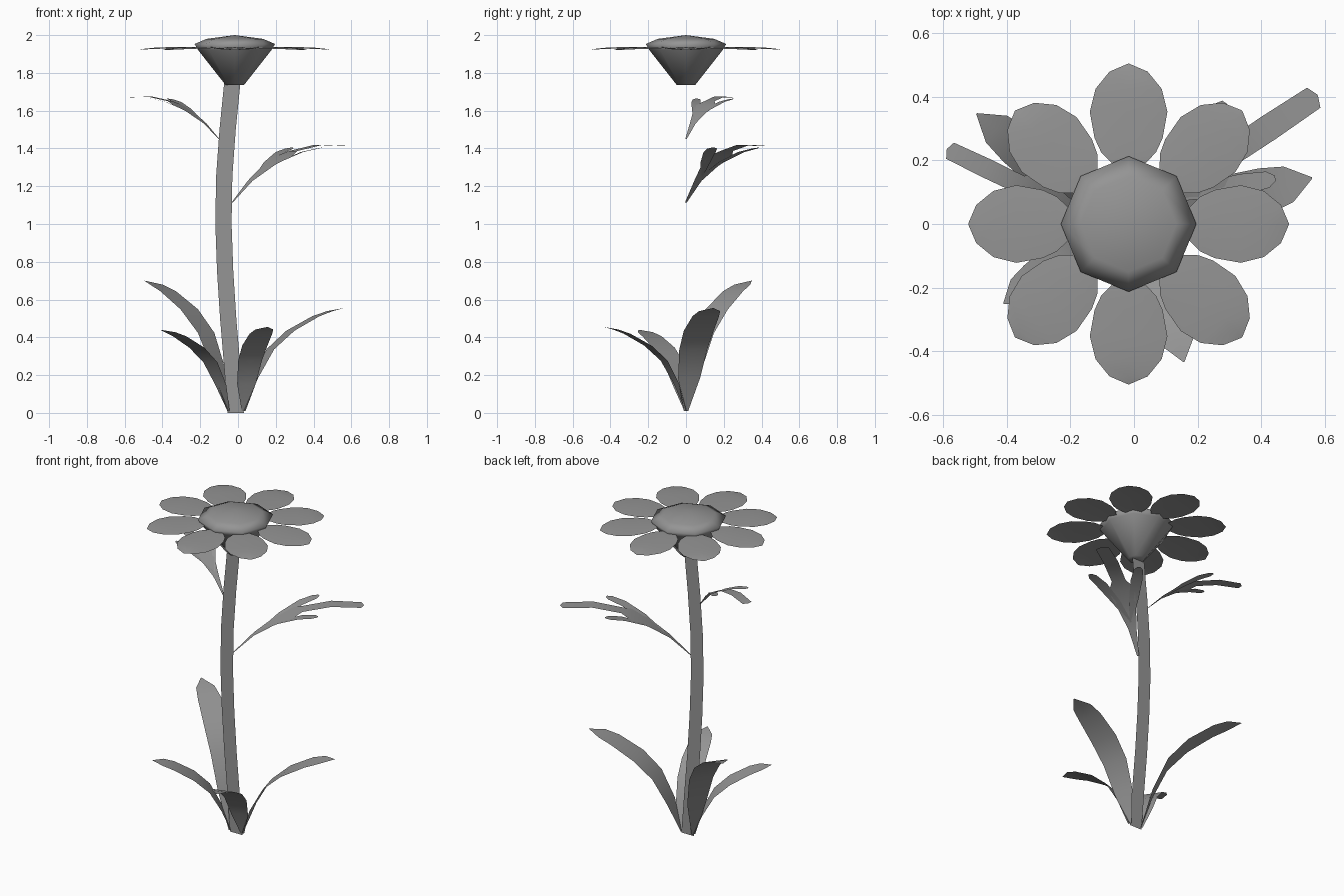
import bpy, math
from mathutils import Vector

if "Cube" in bpy.data.objects:
    bpy.data.objects.remove(bpy.data.objects["Cube"])

CX = -0.017  # flower axis

grey = bpy.data.materials.new("dark_grey")
grey.diffuse_color = (.3, .3, .3, 1)
grey.use_nodes = True
grey.node_tree.nodes["Principled BSDF"].inputs["Base Color"].default_value = grey.diffuse_color


def make(name, verts, faces, angle=40):
    me = bpy.data.meshes.new(name)
    me.from_pydata([tuple(v) for v in verts], [], faces)
    me.materials.append(grey)
    ob = bpy.data.objects.new(name, me)
    bpy.context.collection.objects.link(ob)
    bpy.ops.object.select_all(action='DESELECT')
    ob.select_set(True)
    bpy.context.view_layer.objects.active = ob
    bpy.ops.object.shade_smooth_by_angle(angle=math.radians(angle))
    return ob


def ribbon(centres, halves, side, crown=0):
    """Strip: centre points, half widths, sideways direction, raised midrib."""
    verts, faces = [], []
    for c, h in zip(centres, halves):
        c = Vector(c)
        verts += [c - side * h, c + Vector((0, 0, crown * h)), c + side * h]
    for i in range(len(centres) - 1):
        a = 3 * i
        faces += [(a, a + 1, a + 4, a + 3), (a + 1, a + 2, a + 5, a + 4)]
    return verts, faces


def interp(table, s):
    for (a, u), (b, v) in zip(table, table[1:]):
        if s <= b:
            return u + (v - u) * (s - a) / (b - a)
    return table[-1][1]


# Flat ribbon stem, gently bowed
stem = [(0, -.012), (.25, -.031), (.5, -.052), (.75, -.068), (1, -.077),
        (1.25, -.073), (1.5, -.055), (1.75, -.030)]
make("stem", *ribbon([(x, 0, z) for z, x in stem], [.043] * len(stem), Vector((1, 0, 0))))

# Basal leaves: arching pointed blades
ARCH = [(0, 0), (.114, .32), (.267, .6), (.467, .78), (.72, .92), (.86, .97), (1, 1)]
BLADE = [.012, .06, .077, .082, .073, .058, .002]


def basal_leaf(name, base, tip, k):
    b, t = Vector(base), Vector(tip)
    run = Vector((t.x - b.x, t.y - b.y, 0))
    d = run.normalized()
    pts = [b + run * s + Vector((0, 0, (t.z - b.z) * h)) for s, h in ARCH]
    make(name, *ribbon(pts, [w * k for w in BLADE], Vector((-d.y, d.x, 0))))


basal_leaf("basal_leaf_back_left", (-.05, 0, .01), (-.495, .347, .70), .92)
basal_leaf("basal_leaf_right", (.03, 0, .01), (.56, .145, .555), 1.0)
basal_leaf("basal_leaf_front_left", (-.05, 0, .01), (-.41, -.25, .44), .85)
basal_leaf("basal_leaf_front_right", (.03, 0, .01), (.157, -.434, .455), .85)

# Stem leaves: a long middle lobe with two side lobes
RISE = [(0, 0), (.155, .38), (.33, .68), (.53, .91), (.75, 1.02), (1, 1)]
MIDDLE = [(0, .008), (.155, .032), (.33, .08), (.45, .105), (.53, .055),
          (.75, .057), (.98, .052), (1, .004)]
LOBE = [(0, .01), (.35, .036), (.7, .045), (.93, .036), (1, .012)]


def lobed_leaf(name, base, tip):
    b, t = Vector(base), Vector(tip)
    run = Vector((t.x - b.x, t.y - b.y, 0))
    n = run.length
    d = run / n
    p = Vector((-d.y, d.x, 0))

    def at(s, off):
        return b + run * s + p * off * n + Vector((0, 0, (t.z - b.z) * interp(RISE, s)))

    verts, faces = ribbon([at(s, 0) for s, w in MIDDLE], [w * n for s, w in MIDDLE], p)
    for sg in (-1, 1):
        ld = (d * .44 + p * sg * .18).normalized()
        v, f = ribbon([at(.2 + .45 * u, sg * .197 * u) for u, w in LOBE],
                      [w * n for u, w in LOBE], Vector((-ld.y, ld.x, 0)))
        o = len(verts)
        verts += v
        faces += [tuple(i + o for i in q) for q in f]
    make(name, verts, faces)


lobed_leaf("stem_leaf_right", (-.03, 0, 1.115), (.577, .405, 1.413))
lobed_leaf("stem_leaf_left", (-.10, 0, 1.45), (-.588, .235, 1.67))

# Flower head: octagonal calyx, rim and low dome, shaded smooth throughout
rings = [(.048, 1.735), (.195, 1.922), (.213, 1.953), (.15, 1.98)]
verts, faces = [], []
for r, z in rings:
    for i in range(8):
        a = math.radians(45 * i)
        verts.append((CX + r * math.cos(a), r * math.sin(a), z))
for j in range(len(rings) - 1):
    for i in range(8):
        k = (i + 1) % 8
        faces.append((j * 8 + i, j * 8 + k, j * 8 + 8 + k, j * 8 + 8 + i))
verts.append((CX, 0, 2.0))
top = len(rings) * 8
faces += [(top - 8 + i, top - 8 + (i + 1) % 8, top) for i in range(8)]
faces.append(tuple(range(7, -1, -1)))
make("flower_head", verts, faces, 120)

# Eight rounded petals with narrow bases, drooping slightly to the tip
PETAL = [(.14, .012, 1.934), (.19, .052, 1.934), (.225, .086, 1.933), (.27, .107, 1.931),
         (.353, .122, 1.929), (.425, .104, 1.927), (.479, .06, 1.924), (.504, .002, 1.921)]
for i in range(8):
    a = math.radians(45 * i)
    c, s = math.cos(a), math.sin(a)
    make(f"petal_{i + 1}", *ribbon([(CX + r * c, r * s, z) for r, w, z in PETAL],
                                   [w for r, w, z in PETAL], Vector((-s, c, 0)), .06))
